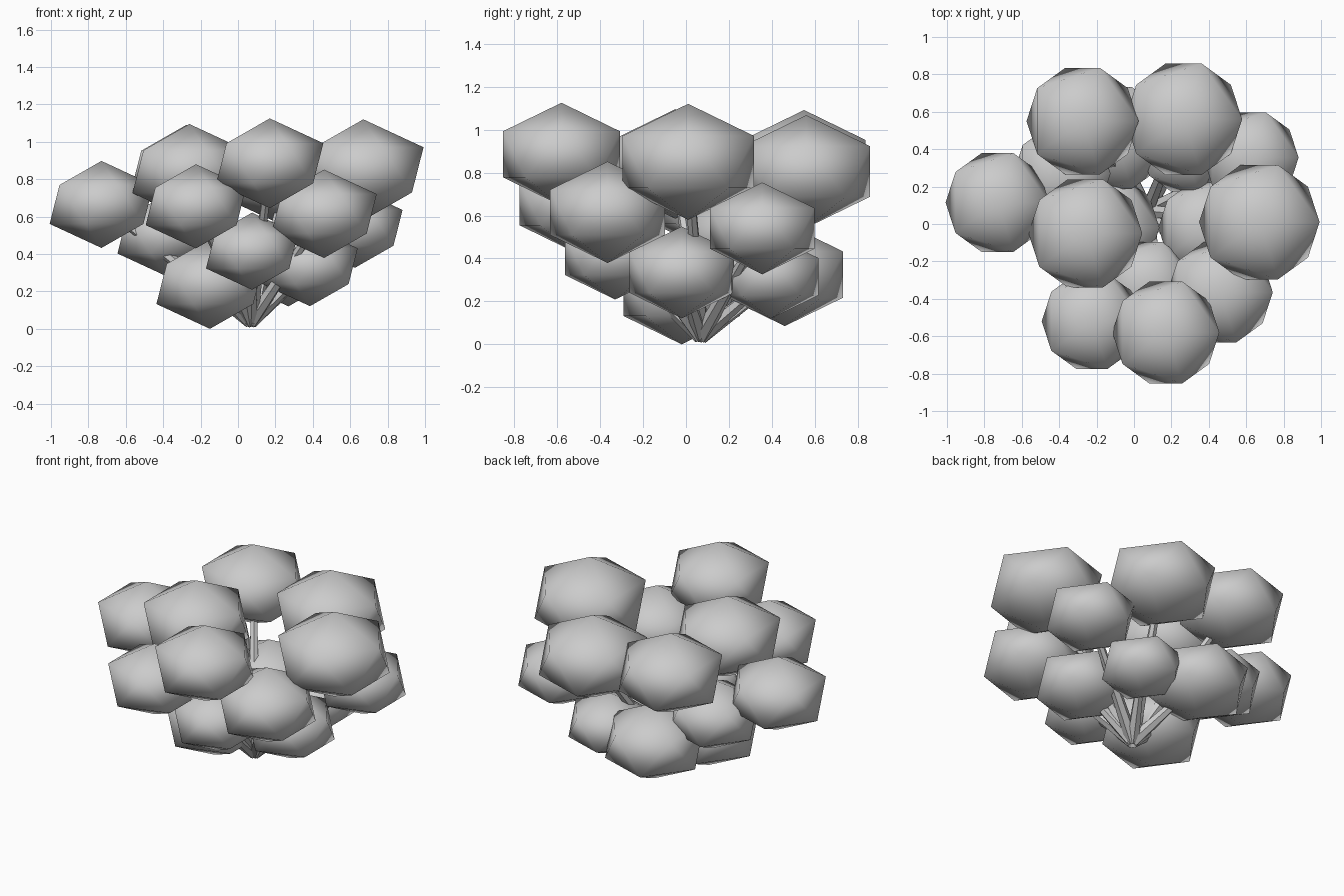
import bpy
from mathutils import Vector

if "Cube" in bpy.data.objects:
    bpy.data.objects.remove(bpy.data.objects["Cube"], do_unlink=True)

# One plain grey for the whole plant
grey = bpy.data.materials.new("plain_grey")
grey.use_nodes = True
colour = (0.6, 0.6, 0.6, 1)
grey.diffuse_color = colour
grey.node_tree.nodes["Principled BSDF"].inputs["Base Color"].default_value = colour

ROOT = Vector((0.07, 0.07, 0.04))
SQUASH = 0.75


def finish(name):
    obj = bpy.context.object
    obj.name = name
    obj.data.materials.append(grey)
    return obj


def leaf_ball(name, centre, radius):
    """Squashed low-poly ball with smooth shading."""
    bpy.ops.mesh.primitive_ico_sphere_add(subdivisions=1, radius=radius, location=centre)
    ball = finish(name)
    ball.scale.z = SQUASH
    bpy.ops.object.shade_smooth()


def stem(name, end):
    """Tapered six-sided stem from the root to a leaf ball."""
    span = end - ROOT
    bpy.ops.mesh.primitive_cone_add(vertices=6, radius1=0.04, radius2=0.018,
                                    depth=span.length, location=(ROOT + end) / 2,
                                    rotation=span.to_track_quat('Z', 'Y').to_euler())
    finish(name)
    bpy.ops.object.shade_smooth_by_angle()


# Leaf balls: x, y, z, radius
balls = {
    "top_back_right": (-0.275, 0.55, 0.84, 0.335),
    "top_back_left": (0.265, 0.56, 0.805, 0.35),
    "top_left": (0.67, 0.01, 0.85, 0.36),
    "top_right": (-0.26, -0.05, 0.84, 0.34),
    "top_front": (0.17, -0.58, 0.885, 0.32),
    "outer_right": (-0.73, 0.115, 0.665, 0.31),
    "outer_front_right": (-0.225, -0.52, 0.655, 0.3),
    "outer_front_left": (0.46, -0.365, 0.615, 0.315),
    "outer_back_left": (0.625, 0.355, 0.54, 0.285),
    "middle_back_right": (-0.385, 0.27, 0.5, 0.29),
    "middle_front": (0.075, -0.33, 0.415, 0.275),
    "low_left": (0.385, -0.02, 0.335, 0.285),
    "low_back_left": (0.27, 0.395, 0.315, 0.26),
    "low_back": (-0.1, 0.46, 0.325, 0.32),
    "low_right": (-0.15, -0.02, 0.24, 0.32),
}

for place, (x, y, z, radius) in balls.items():
    centre = Vector((x, y, z))
    leaf_ball(place + "_leaf_ball", centre, radius)
    stem(place + "_stem", centre)
